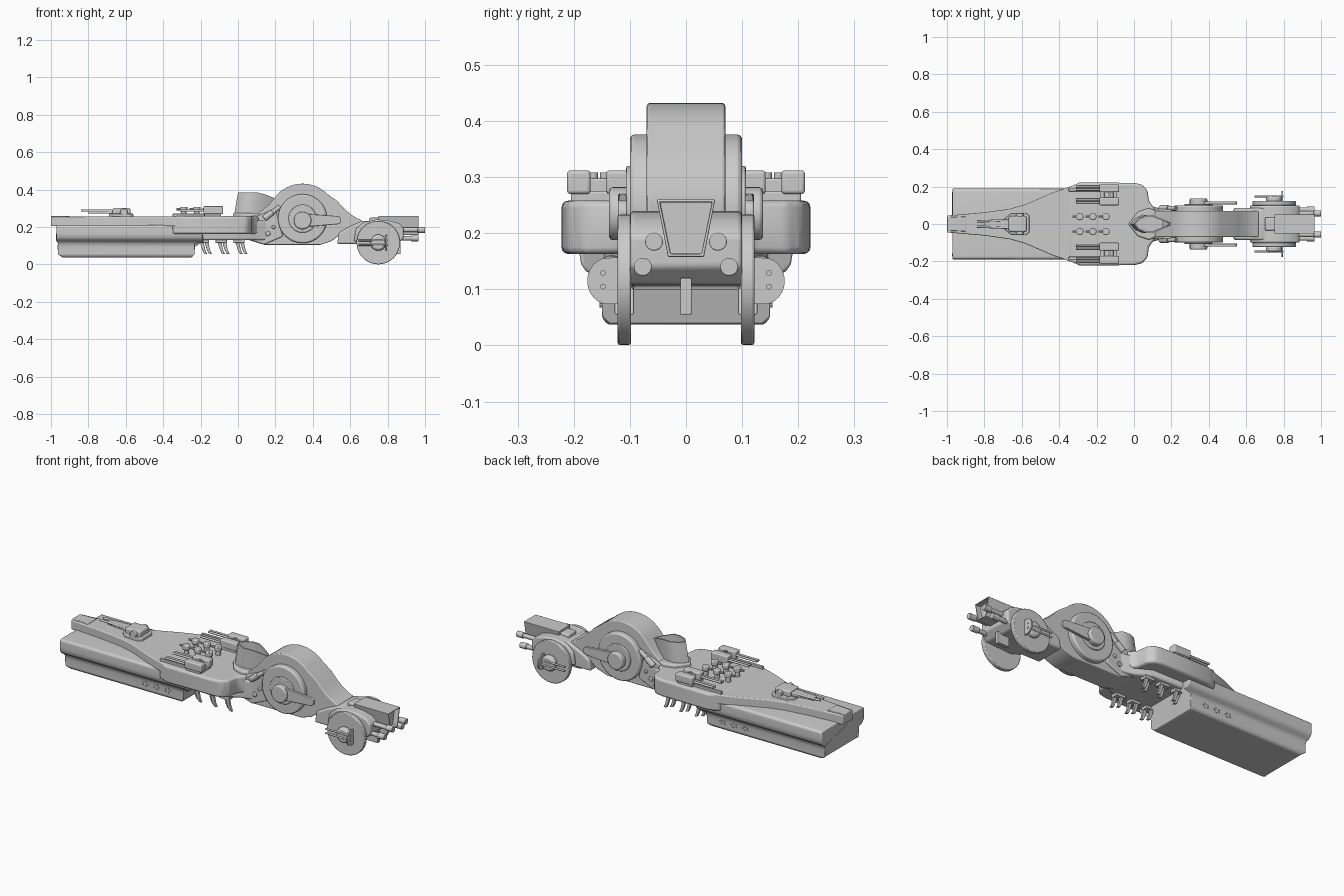
import bpy, bmesh, math
from mathutils import Vector

if "Cube" in bpy.data.objects:
    bpy.data.objects.remove(bpy.data.objects["Cube"])


def finish(name, bm, bevel=0.0, seg=3):
    bmesh.ops.recalc_face_normals(bm, faces=bm.faces)
    me = bpy.data.meshes.new(name)
    bm.to_mesh(me)
    bm.free()
    ob = bpy.data.objects.new(name, me)
    bpy.context.collection.objects.link(ob)
    if bevel:
        m = ob.modifiers.new("bevel", 'BEVEL')
        m.width, m.segments, m.limit_method = bevel, seg, 'ANGLE'
    bpy.ops.object.select_all(action='DESELECT')
    ob.select_set(True)
    bpy.context.view_layer.objects.active = ob
    bpy.ops.object.shade_smooth_by_angle(angle=math.radians(35))
    return ob


def prism(name, pts, plane, lo, hi, bevel=0.0, recess=None, shear=0.0):
    """Extrude an outline; recess=(inset, depth) hollows the far cap."""
    put = {'xz': lambda a, b, d: (a, d, b), 'xy': lambda a, b, d: (a, b, d),
           'yz': lambda a, b, d: (d, a, b)}[plane]
    bm = bmesh.new()
    low = [bm.verts.new(put(a, b, lo)) for a, b in pts]
    top = [bm.verts.new(put(a, b, hi)) for a, b in pts]
    bm.faces.new(low)
    cap = bm.faces.new(top)
    n = len(pts)
    for i in range(n):
        j = (i + 1) % n
        bm.faces.new((low[i], low[j], top[j], top[i]))
    for v in top:
        v.co.x += shear
    bmesh.ops.recalc_face_normals(bm, faces=bm.faces)
    if recess:
        bmesh.ops.inset_region(bm, faces=[cap], thickness=recess[0])
        d = cap.normal.copy() * -recess[1]
        r = bmesh.ops.extrude_discrete_faces(bm, faces=[cap])['faces'][0]
        bmesh.ops.translate(bm, vec=d, verts=r.verts)
    return finish(name, bm, bevel)


def sym(pts):
    """Complete a half outline by mirroring its second-axis value."""
    return pts + [(a, -b) for a, b in reversed(pts) if abs(b) > 1e-6]


def rod(name, p, q, r, r2=None, bevel=0.0, sides=24):
    p, q = Vector(p), Vector(q)
    bm = bmesh.new()
    bmesh.ops.create_cone(bm, cap_ends=True, segments=sides, radius1=r,
                          radius2=r if r2 is None else r2, depth=(q - p).length)
    rot = (q - p).to_track_quat('Z', 'Y').to_matrix()
    bmesh.ops.rotate(bm, matrix=rot, verts=bm.verts)
    bmesh.ops.translate(bm, vec=(p + q) / 2, verts=bm.verts)
    return finish(name, bm, bevel, 2)


def box(name, x, y, z, bevel=0.005):
    y = sorted(y)
    return prism(name, [(x[0], z[0]), (x[1], z[0]), (x[1], z[1]), (x[0], z[1])],
                 'xz', y[0], y[1], bevel)


# Rear hull: stepped cross-section with rounded shoulders, sloping front
half = [(.178, .212), (.188, .205), (.19, .165), (.187, .145), (.178, .132),
        (.162, .124), (.153, .112), (.15, .095), (.15, .05), (.14, .037)]
hull = prism("rear_hull", half + [(-y, z) for y, z in reversed(half)],
             'yz', -.97, -.19, .006)
for v in hull.data.vertices:
    z = v.co.z
    if z < .12:
        v.co.x += -.04 if v.co.x > -.5 else 0.005
    if z < .045:
        v.co.x += .03 if v.co.x < -.5 else -.02

# Deck spine and wide shoulder block
prism("deck_spine", sym([(-1, .045), (-.8, .062), (-.66, .082), (-.58, .105),
                         (-.5, .14), (-.43, .17), (-.37, .19), (-.3, .215),
                         (-.1, .215)]), 'xy', .205, .256, .005)
prism("shoulder_block", sym([(-.35, .195), (-.29, .222), (0, .22), (.045, .21),
                             (.072, .18), (.08, .12), (.11, .085)]),
      'xy', .163, .258, .012)
prism("mid_body", sym([(-.4, .15), (0, .145), (.08, .1), (.2, .066)]),
      'xy', .13, .235, .01)
prism("rear_spine_block", sym([(-1, .035), (-.9, .04)]), 'xy', .22, .26, .004)

# Humped front body
arc = [(.345 + .187 * math.cos(math.radians(a)), .245 + .187 * math.sin(math.radians(a)))
       for a in range(140, 40, -5)]
prism("hump_body", [(0, .15), (0, .25), (.1, .265), (.165, .32)] + arc +
      [(.53, .34), (.56, .306), (.6, .27), (.635, .248), (.665, .235), (.668, .2),
       (.6, .165), (.54, .155), (.5, .125), (.44, .105), (.14, .105), (.06, .13)],
      'xz', -.07, .07, .005)
prism("hump_side_plate", [(.04, .14), (.06, .24), (.2, .3), (.24, .15), (.14, .107)],
      'xz', -.08, .08, .006)

# Hollow teardrop funnel
prism("funnel_base", sym([(-.03, 0), (.02, .065), (.08, .085), (.14, .06), (.2, 0)]),
      'xy', .24, .275, .008)
funnel = prism("funnel", sym([(-.025, 0), (.0, .03), (.04, .047), (.08, .045),
                              (.13, .025), (.18, 0)]), 'xy', .24, .385, 0,
               recess=(.008, .06), shear=.025)
for v in funnel.data.vertices:
    if v.co.z > .3 and v.co.x > .12:
        v.co.z -= (v.co.x - .12) * .4

# Neck and head
prism("neck", [(.53, .11), (.54, .17), (.6, .205), (.67, .235), (.74, .225), (.76, .11)],
      'xz', -.085, .085, .01)
prism("head", [(.62, .125), (.63, .19), (.67, .225), (.74, .24), (.8, .237), (.86, .22),
               (.885, .195), (.885, .14), (.85, .108), (.7, .1)],
      'xz', -.1, .1, .008)
box("chin_fin", (.8, .87), (-.01, .01), (.055, .12), .002)
prism("bow_housing", [(-.052, .26), (.052, .26), (.032, .158), (-.032, .158)],
      'yz', .75, .965, .003, recess=(.007, .03))
box("bow_housing_step", (.7, .8), (-.035, .035), (.22, .25), .008)

for s in (-1, 1):
    # Large side wheel with hub and link arm
    rod("side_wheel", (.345, s * .06, .245), (.345, s * .1, .245), .131, bevel=.008, sides=64)
    rod("wheel_ring", (.345, s * .09, .245), (.345, s * .107, .245), .075, bevel=.004, sides=48)
    rod("wheel_hub", (.345, s * .1, .235), (.345, s * .137, .235), .047, bevel=.006, sides=40)
    tip = [(.53 + .022 * math.cos(math.radians(a)), .237 + .022 * math.sin(math.radians(a)))
           for a in range(-90, 91, 22)]
    arm = [(.345, .2)] + tip + [(.345, .272)]
    prism("link_arm", arm, 'xz', *sorted((s * .105, s * .121)), .003)
    # Diagonal piston and round side ports
    rod("piston", (.14, s * .085, .245), (.225, s * .085, .31), .012)
    rod("piston_sleeve", (.14, s * .085, .245), (.185, s * .085, .28), .016, bevel=.003)
    for x, z, r in ((.11, .205, .02), (.16, .165, .013), (.09, .165, .01), (.19, .2, .01)):
        rod("side_port", (x, s * .07, z), (x, s * .086, z), r, bevel=.003)

    # Head wheel, hub, fin and rods
    rod("head_wheel", (.75, s * .098, .117), (.75, s * .122, .117), .116, bevel=.004, sides=64)
    rod("head_wheel_hub", (.75, s * .115, .117), (.75, s * .15, .117), .043, bevel=.012, sides=32)
    fin = [(s * .11, .158)] + [(s * (.14 + .036 * math.cos(math.radians(a))),
           .115 + .041 * math.sin(math.radians(a))) for a in range(90, -91, -15)] + [(s * .11, .074)]
    prism("hub_fin", fin, 'yz', .789, .797)
    for dz in (-.012, .012):
        rod("hub_rod", (.645, s * .148, .117 + dz), (.8, s * .148, .117 + dz), .005, sides=12)

    # Bow gun barrels
    for y, z, x in ((.057, .185, 1.0), (.077, .14, .965)):
        rod("bow_barrel", (.83, s * y, z), (x, s * y, z), .012)
        rod("bow_muzzle", (x - .04, s * y, z), (x, s * y, z), .016, bevel=.002)

    # Twin-pod deck guns
    box("gun_base", (-.18, -.09), (s * .105, s * .205), (.25, .275), .004)
    box("gun_bridge", (-.16, -.11), (s * .12, s * .19), (.27, .298), .004)
    for y in (.121, .191):
        box("gun_pod", (-.185, -.08), (s * (y - .021), s * (y + .021)), (.27, .312), .006)
        for dy in (-.008, .008):
            rod("gun_barrel", (-.31, s * (y + dy), .288), (-.18, s * (y + dy), .288), .006, sides=12)
    box("gun_rail", (-.35, -.18), (s * .175, s * .19), (.255, .272), .003)
    for y in (.145, .165):
        rod("gun_sight", (-.13, s * y, .29), (-.13, s * y, .308), .008, sides=12)

    for i in range(3):
        # Small deck turrets
        x = -.29 + i * .07
        rod("turret_post", (x, s * .04, .25), (x, s * .04, .285), .014, sides=16)
        rod("turret_cap", (x, s * .04, .282), (x, s * .04, .308), .02, bevel=.005)
        rod("turret_gun", (x, s * .04, .296), (x - .04, s * .04, .296), .006, sides=10)
        # Hanging claws under the mid body
        x = -.2 + i * .095
        box("claw_mount", (x - .015, x + .045), (s * .09, s * .13), (.115, .135), .003)
        for dx, dy in ((0, .1), (.025, .12)):
            prism("claw", [(x + dx - .01, .14), (x + dx + .012, .14), (x + dx + .026, .075),
                           (x + dx + .036, .055), (x + dx + .018, .058), (x + dx + .008, .08)],
                  'xz', *sorted((s * (dy - .007), s * (dy + .007))), .002)
        # Hull port clusters
        x = -.47 + i * .07
        for k in range(5):
            a = k * math.tau / 5
            px, pz = x + .016 * math.cos(a), .082 + .011 * math.sin(a)
            rod("hull_port", (px, s * .145, pz), (px, s * .154, pz), .004, sides=8)

# Tail cannon
prism("tail_cannon_mount", sym([(-.69, .03), (-.66, .055), (-.58, .06), (-.56, .045)]),
      'xy', .25, .272, .004)
box("tail_cannon_body", (-.67, -.575), (-.042, .042), (.265, .302), .008)
prism("tail_cannon_sleeve", sym([(-.8, .012), (-.65, .03)]), 'xy', .272, .292, .004)
for s in (-1, 1):
    rod("tail_barrel", (-.84, s * .014, .288), (-.64, s * .022, .288), .006, sides=12)
    rod("tail_cannon_drum", (-.61, s * .035, .28), (-.61, s * .058, .28), .02, bevel=.003)
